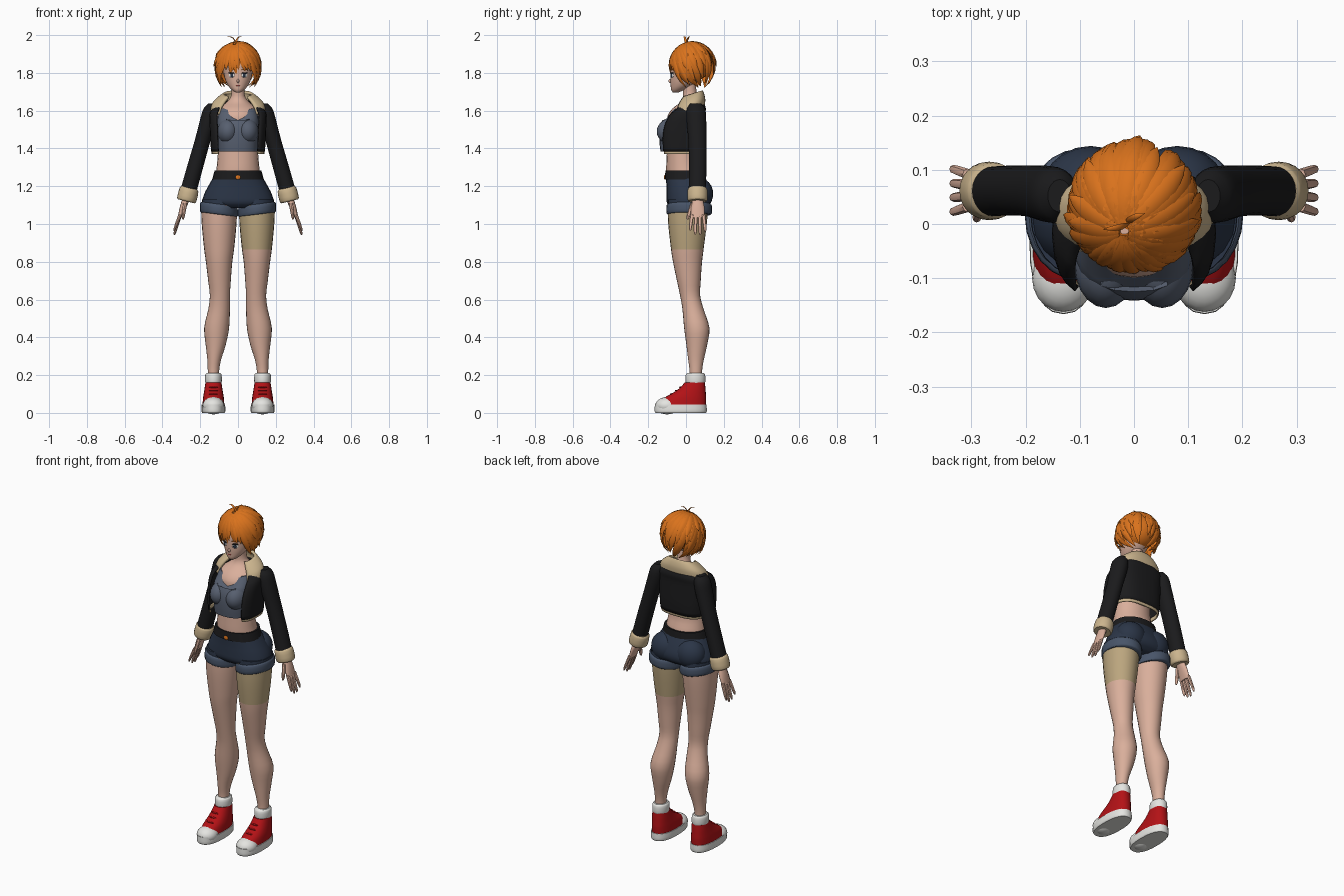
import bpy, bmesh, math, random
from mathutils import Vector

random.seed(4)
if "Cube" in bpy.data.objects:
    bpy.data.objects.remove(bpy.data.objects["Cube"])


def paint(name, *rgb):
    m = bpy.data.materials.new(name)
    m.use_nodes = True
    m.diffuse_color = (*rgb, 1)
    m.node_tree.nodes["Principled BSDF"].inputs["Base Color"].default_value = (*rgb, 1)
    return m


skin = paint("skin", .70, .43, .33)
orange = paint("orange hair", .70, .17, .012)
black = paint("black cloth", .011, .011, .012)
cream = paint("cream fleece", .60, .46, .27)
slate = paint("slate top", .095, .115, .16)
navy = paint("navy denim", .024, .036, .063)
pale_denim = paint("pale denim", .065, .09, .14)
red = paint("red canvas", .45, .006, .008)
white = paint("white rubber", .78, .78, .75)
bandage = paint("bandage", .50, .38, .21)
parts = []


def finish(name, bm, mat, mirror=False, solid=0):
    mesh = bpy.data.meshes.new(name)
    bm.to_mesh(mesh)
    bm.free()
    ob = bpy.data.objects.new(name, mesh)
    bpy.context.collection.objects.link(ob)
    mesh.materials.append(mat)
    if solid:
        mod = ob.modifiers.new("thickness", "SOLIDIFY")
        mod.thickness, mod.offset = solid, -1
    if mirror:
        ob.modifiers.new("mirror", "MIRROR")
    parts.append(ob)
    return ob


def smooth_rows(rows, steps=3):
    """Hermite interpolation of rows (x, y, z, rx, ry) along z."""
    def slope(i, k):
        a, b = rows[max(i - 1, 0)], rows[min(i + 1, len(rows) - 1)]
        return (b[k] - a[k]) / (b[2] - a[2])
    out = []
    for i in range(len(rows) - 1):
        a, b = rows[i], rows[i + 1]
        dz = b[2] - a[2]
        for s in range(steps):
            t = s / steps
            h = t * t * (3 - 2 * t)
            out.append([a[k] * (1 - h) + b[k] * h
                        + dz * t * (1 - t) * ((1 - t) * slope(i, k) - t * slope(i + 1, k))
                        if k != 2 else a[2] + dz * t for k in range(5)])
    return out + [list(rows[-1])]


def loft(name, rows, mat, power=2, gap=0, segs=24, warp=None, mirror=False, solid=0):
    """Stacked rings from bottom to top; a gap in degrees leaves the front open."""
    bm = bmesh.new()
    e, g = 2 / power, math.radians(gap)
    n = segs + 1 if gap else segs
    rings = []
    for x, y, z, rx, ry in smooth_rows(rows):
        ring = []
        for j in range(n):
            a = g + (2 * math.pi - 2 * g) * j / segs
            s, c = math.sin(a), math.cos(a)
            p = Vector((x + rx * math.copysign(abs(s) ** e, s),
                        y - ry * math.copysign(abs(c) ** e, c), z))
            if warp:
                p.z += warp(p)
            ring.append(bm.verts.new(p))
        rings.append(ring)
    for lo, hi in zip(rings, rings[1:]):
        for j in range(segs):
            k = (j + 1) % n
            bm.faces.new((lo[j], lo[k], hi[k], hi[j]))
    if not gap:
        bm.faces.new(rings[0][::-1])
        bm.faces.new(rings[-1])
    return finish(name, bm, mat, mirror, solid)


def blob(name, centre, radii, mat, mirror=True, turn=0):
    bm = bmesh.new()
    bmesh.ops.create_uvsphere(bm, u_segments=20, v_segments=12, radius=1)
    bmesh.ops.scale(bm, vec=radii, verts=bm.verts)
    for v in bm.verts:
        x, y = v.co.x, v.co.y
        c, s = math.cos(turn), math.sin(turn)
        v.co = Vector((x * c - y * s, x * s + y * c, v.co.z)) + Vector(centre)
    return finish(name, bm, mat, mirror)


# Body
loft("torso_and_neck", [(0, 0, 1.2, .13, .1), (0, -.008, 1.285, .115, .097),
     (0, -.015, 1.34, .109, .088), (0, -.015, 1.41, .105, .085), (0, -.005, 1.5, .105, .09),
     (0, 0, 1.57, .11, .098), (0, .015, 1.61, .105, .088), (0, .025, 1.645, .06, .055),
     (0, .022, 1.68, .036, .037), (0, .015, 1.75, .036, .037)], skin)

# Legs, with a bandage on the left thigh
leg_rows = [(.13, .052, .15, .03, .034), (.13, .052, .22, .03, .033), (.126, .053, .28, .036, .041),
            (.118, .057, .36, .053, .055), (.113, .057, .45, .066, .067), (.1, .037, .55, .057, .056),
            (.096, .022, .62, .053, .053), (.098, .015, .7, .06, .063), (.1, .008, .8, .07, .077),
            (.1, .007, .865, .079, .086), (.1, .008, 1, .092, .102), (.1, .01, 1.1, .096, .108)]
for side, label in ((1, "left_leg"), (-1, "right_leg")):
    leg = loft(label, [(side * r[0], *r[1:]) for r in leg_rows], skin)
    leg.data.materials.append(bandage)
    for f in leg.data.polygons:
        f.material_index = int(side > 0 and f.center.z > .865)

# Hands
loft("palms", [(.308, .062, 1.035, .011, .037), (.292, .062, 1.085, .017, .036),
     (.275, .062, 1.13, .021, .028)], skin, mirror=True)
for i, tip in enumerate((.965, .945, .942, .96)):
    y = .032 + .02 * i
    spread = y + (y - .062) * .3
    loft("fingers", [(.337, spread, tip, .003, .004), (.333, spread, tip + .015, .007, .008),
         (.306, y, 1.05, .01, .01)], skin, segs=8, mirror=True)
loft("thumbs", [(.291, .008, 1.025, .004, .004), (.29, .012, 1.04, .008, .009),
     (.28, .037, 1.11, .012, .014)], skin, segs=8, mirror=True)

# Top with a dipped neckline
loft("top", [(0, -.035, 1.383, .104, .1), (0, -.038, 1.43, .106, .102), (0, -.036, 1.5, .11, .104),
     (0, -.025, 1.55, .11, .1), (0, -.005, 1.59, .105, .09), (0, .008, 1.615, .1, .084)],
     slate, power=2.4,
     warp=lambda p: -.035 * math.exp(-(p.x / .05) ** 2) if p.z > 1.56 and p.y < 0 else 0)
blob("bust", (.052, -.075, 1.49), (.058, .08, .07), slate)

# Cropped jacket with fleece collar, hem and cuffs
loft("jacket", [(0, -.02, 1.385, .143, .12), (0, -.02, 1.45, .147, .124), (0, -.015, 1.52, .15, .118),
     (0, 0, 1.58, .15, .102), (0, .02, 1.61, .138, .085), (0, .03, 1.635, .112, .068),
     (0, .035, 1.655, .078, .05)], black, power=3, gap=40, solid=.008)
loft("jacket_hem", [(0, -.02, 1.37, .139, .116), (0, -.02, 1.392, .141, .118)],
     cream, power=3, gap=42, solid=.008)
loft("collar", [(0, .016, 1.603, .147, .084), (0, .02, 1.64, .137, .082), (0, .026, 1.67, .107, .07),
     (0, .032, 1.69, .076, .056)], cream, power=2.3, gap=38, solid=.014,
     warp=lambda p: (p.y - .03) * .3)
loft("sleeves", [(.264, .06, 1.17, .044, .046), (.222, .062, 1.32, .043, .046),
     (.185, .06, 1.45, .042, .048), (.156, .055, 1.55, .045, .052), (.143, .053, 1.61, .04, .048),
     (.137, .052, 1.637, .022, .03)], black, mirror=True)
loft("cuffs", [(.275, .061, 1.118, .044, .046), (.272, .061, 1.127, .05, .053),
     (.259, .061, 1.183, .049, .052), (.257, .061, 1.194, .042, .045)], cream, mirror=True,
     warp=lambda p: (p.x - .265) * .25)

# Shorts and belt
loft("shorts_hips", [(0, .01, 1.085, .14, .085), (0, .015, 1.11, .185, .115),
     (0, .018, 1.15, .182, .122), (0, .01, 1.2, .158, .114), (0, -.003, 1.25, .129, .103)],
     navy, power=2.3)
blob("shorts_seat", (.08, .068, 1.16), (.088, .076, .085), navy)
loft("shorts_legs", [(.1, .017, 1.06, .096, .115), (.1, .017, 1.13, .09, .112)], navy, mirror=True)
loft("shorts_turnups", [(.1, .017, 1.05, .096, .113), (.101, .017, 1.056, .1, .12),
     (.101, .017, 1.098, .099, .12), (.1, .017, 1.106, .094, .112)], pale_denim, mirror=True,
     warp=lambda p: (p.x - .1) * .12)
loft("belt", [(0, -.004, 1.235, .137, .108), (0, -.005, 1.283, .124, .104)], black, power=2.2)
blob("buckle", (0, -.113, 1.247), (.013, .004, .012), orange, mirror=False)

# Shoes and socks
loft("shoe_soles", [(.13, -.028, 0, .059, .134), (.13, -.028, .008, .063, .138),
     (.13, -.028, .044, .062, .137)], white, power=2.4, mirror=True)
loft("shoe_uppers", [(.13, -.022, .042, .058, .128), (.13, -.004, .08, .055, .111),
     (.13, .017, .105, .051, .088), (.13, .034, .13, .047, .069), (.13, .047, .162, .042, .053)],
     red, power=2.3, mirror=True)
blob("toe_caps", (.13, -.1, .038), (.058, .063, .046), white)
for z, y in ((.1, -.078), (.118, -.052), (.136, -.03)):
    blob("laces", (.13, y, z), (.024, .006, .004), red)
loft("socks", [(.13, .05, .158, .042, .05), (.13, .05, .167, .044, .053), (.13, .05, .203, .043, .051),
     (.13, .051, .212, .036, .043)], white, mirror=True)

# Head and face
loft("head", [(0, -.055, 1.696, .012, .014), (0, -.045, 1.708, .03, .033), (0, -.025, 1.73, .051, .056),
     (0, -.008, 1.76, .067, .075), (0, .005, 1.8, .077, .088), (0, .012, 1.85, .084, .093),
     (0, .015, 1.9, .078, .085), (0, .015, 1.945, .04, .05)], skin)
blob("nose", (0, -.083, 1.757), (.007, .01, .01), skin, mirror=False)
blob("mouth", (0, -.079, 1.731), (.012, .003, .002), red, mirror=False)
tilt = math.radians(27)
blob("eye_whites", (.034, -.074, 1.787), (.017, .004, .012), white, turn=tilt)
blob("irises", (.033, -.077, 1.787), (.009, .004, .012), navy, turn=tilt)
blob("lashes", (.035, -.076, 1.799), (.019, .005, .004), black, turn=tilt)
blob("brows", (.034, -.077, 1.817), (.019, .005, .003), orange, turn=tilt)

# Hair: a cap under layers of pointed locks swept from the crown
centre = Vector((0, .03, 1.845))
size = Vector((.108, .112, .116))
crown = Vector((-.18, -.36, .9)).normalized()
blob("hair_cap", (0, .032, 1.855), (.1, .105, .1), orange, mirror=False)
hair = bmesh.new()


def lock(points, width):
    """Leaf-shaped flattened tube that ends in a point."""
    last = len(points) - 1
    rings = []
    for i, p in enumerate(points):
        t = i / last
        along = (points[min(i + 1, last)] - points[max(i - 1, 0)]).normalized()
        across = along.cross(p - centre).normalized()
        out = across.cross(along)
        w = width * 1.45 * (t + .12) ** .6 * max(1 - t, .005) ** .65
        rings.append([hair.verts.new(p + across * w * math.cos(a) + out * w * .38 * math.sin(a))
                      for a in (k * math.pi / 3 for k in range(6))])
    for lo, hi in zip(rings, rings[1:]):
        for j in range(6):
            k = (j + 1) % 6
            hair.faces.new((lo[j], lo[k], hi[k], hi[j]))
    hair.faces.new(rings[0])
    hair.faces.new(rings[-1])


def swept(azimuth, polar, lift, width):
    """Lock over the skull; azimuth zero is the front, lift flares the tip."""
    a, p = math.radians(azimuth), math.radians(polar)
    end = Vector((math.sin(a) * math.sin(p), -math.cos(a) * math.sin(p), math.cos(p)))
    points = []
    for i in range(10):
        t = i / 9
        d = crown.slerp(end, .06 + .94 * t)
        points.append(centre + d * size * (1 + lift * t ** 2.5))
    lock(points, width)


def layer(first, last, count, polar, lift, width):
    for i in range(count):
        swept(first + (last - first) * i / (count - 1) + random.uniform(-5, 5),
              polar + random.uniform(-6, 6), lift + random.uniform(-.04, .04), width)


layer(85, 275, 13, 146, .2, .034)
layer(75, 285, 13, 122, .18, .034)
layer(65, 295, 13, 98, .17, .033)
layer(80, 280, 9, 72, .16, .03)
layer(-62, 62, 9, 101, .1, .027)
layer(-45, 45, 5, 110, .13, .022)
for side in (-1, 1):
    for az, polar, lift in ((60, 128, .24), (72, 141, .35), (86, 138, .3), (100, 128, .26)):
        swept(side * az, polar, lift, .026)
# Stray tufts on the crown
for dx, dy in ((-.045, -.01), (.032, .02)):
    base = Vector((-.012, 0, 1.945))
    lock([base + Vector((dx * t * t, dy * t, .08 * t - .034 * t ** 3)) for t in
          (i / 7 for i in range(8))], .009)
bmesh.ops.recalc_face_normals(hair, faces=hair.faces)
finish("hair_locks", hair, orange)

# Smooth shading with crisp edges
bpy.ops.object.select_all(action="DESELECT")
for ob in parts:
    ob.select_set(True)
bpy.context.view_layer.objects.active = parts[0]
bpy.ops.object.shade_smooth_by_angle(angle=math.radians(42))
